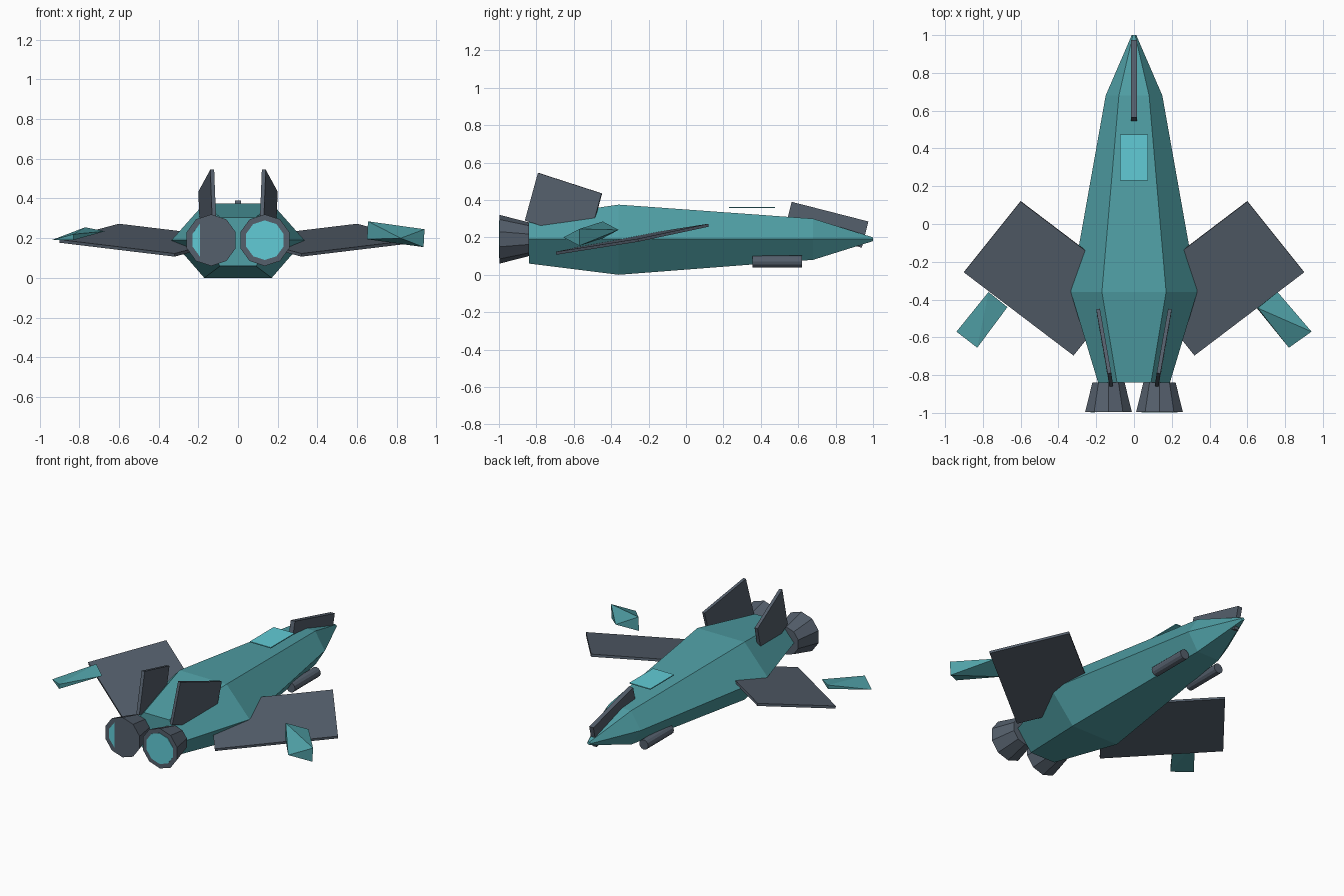
import bpy, bmesh
from math import radians
from mathutils import Vector as V, Matrix

cube = bpy.data.objects.get("Cube")
if cube:
    bpy.data.objects.remove(cube)


def material(name, rgb):
    m = bpy.data.materials.new(name)
    m.use_nodes = True
    m.diffuse_color = (*rgb, 1)
    m.node_tree.nodes["Principled BSDF"].inputs["Base Color"].default_value = (*rgb, 1)
    return m


teal = material("teal_paint", (.08, .35, .38))
grey = material("slate_grey", (.09, .115, .15))
cyan = material("bright_cyan", (.12, .6, .67))


def finish(name, bm, mat):
    bmesh.ops.recalc_face_normals(bm, faces=bm.faces[:])
    me = bpy.data.meshes.new(name)
    bm.to_mesh(me)
    bm.free()
    me.materials.append(mat)
    ob = bpy.data.objects.new(name, me)
    bpy.context.collection.objects.link(ob)
    return ob


def convex(name, points, mat):
    """Solid wrapped round a few corner points."""
    bm = bmesh.new()
    for p in points:
        bm.verts.new(p)
    bmesh.ops.convex_hull(bm, input=bm.verts[:])
    bmesh.ops.dissolve_limit(bm, angle_limit=.01, verts=bm.verts[:], edges=bm.edges[:])
    return finish(name, bm, mat)


def plate(name, a, b, c, thick, mat):
    """Flat slab on the parallelogram with corners a, b, c."""
    a, b, c = V(a), V(b), V(c)
    n = (b - a).cross(c - b).normalized() * thick / 2
    return convex(name, [p + s * n for p in (a, b, c, a + c - b) for s in (-1, 1)], mat)


def tube(name, centre, r_front, r_back, length, sides, mat):
    """Round part lying along y; r_front is the radius at the -y end."""
    bm = bmesh.new()
    bmesh.ops.create_cone(bm, cap_ends=True, segments=sides, radius1=r_back,
                          radius2=r_front, depth=length,
                          matrix=Matrix.Translation(centre) @ Matrix.Rotation(radians(90), 4, 'X'))
    return finish(name, bm, mat)


# Hull: six-sided sections (y, waist, deck half width, bottom, middle, top)
sections = [(-.84, .19, .09, .06, .19, .305),
            (-.36, .335, .17, 0, .19, .375),
            (.68, .15, .08, .08, .19, .3),
            (1, .012, .006, .18, .19, .2)]
bm = bmesh.new()
rings = []
for y, w, d, lo, mid, hi in sections:
    outline = [(w, mid), (d, hi), (-d, hi), (-w, mid), (-d, lo), (d, lo)]
    rings.append([bm.verts.new((x, y, z)) for x, z in outline])
for r, s in zip(rings, rings[1:]):
    for i in range(6):
        j = (i + 1) % 6
        bm.faces.new((r[i], r[j], s[j], s[i]))
bm.faces.new(rings[0])
bm.faces.new(rings[-1])
finish("hull", bm, teal)

# Canopy panel and nose blade
plate("canopy", (-.075, .23, .36), (.075, .23, .36), (.075, .475, .36), .006, cyan)
plate("nose_blade", (0, .565, .39), (0, .975, .285), (0, .94, .145), .03, grey)

# Paired parts
for side, s in (("left", 1), ("right", -1)):
    plate(side + "_wing", (s * .6, .12, .265), (s * .9, -.255, .185),
          (s * .32, -.695, .115), .016, grey)
    plate(side + "_tail_fin", (s * .19, -.45, .435), (s * .13, -.79, .545),
          (s * .12, -.86, .29), .02, grey)
    tube(side + "_cannon", (s * .13, .488, .07), .032, .032, .265, 12, grey)
    tube(side + "_engine", (s * .135, -.918, .19), .13, .09, .156, 10, grey)

# Engine glow; the right disc is tilted so only its outer side shows
tube("left_glow", (.135, -.996, .19), .1, .1, .006, 10, cyan)
glow = tube("right_glow", (0, 0, 0), .1, .1, .002, 10, cyan)
glow.location = (-.135, -.9925, .19)
glow.rotation_euler.z = radians(2.5)

# Drifting winglets: a faceted wedge on the left, a flatter blade on the right
convex("left_winglet", [(.76, -.36, .24), (.82, -.655, .2),
                        (.94, -.57, .245), (.935, -.57, .155),
                        (.655, -.445, .285), (.65, -.445, .195)], teal)
convex("right_winglet", [(-.94, -.57, .19), (-.67, -.44, .235),
                         (-.77, -.36, .255), (-.77, -.36, .23),
                         (-.83, -.655, .22), (-.83, -.655, .19)], teal)
